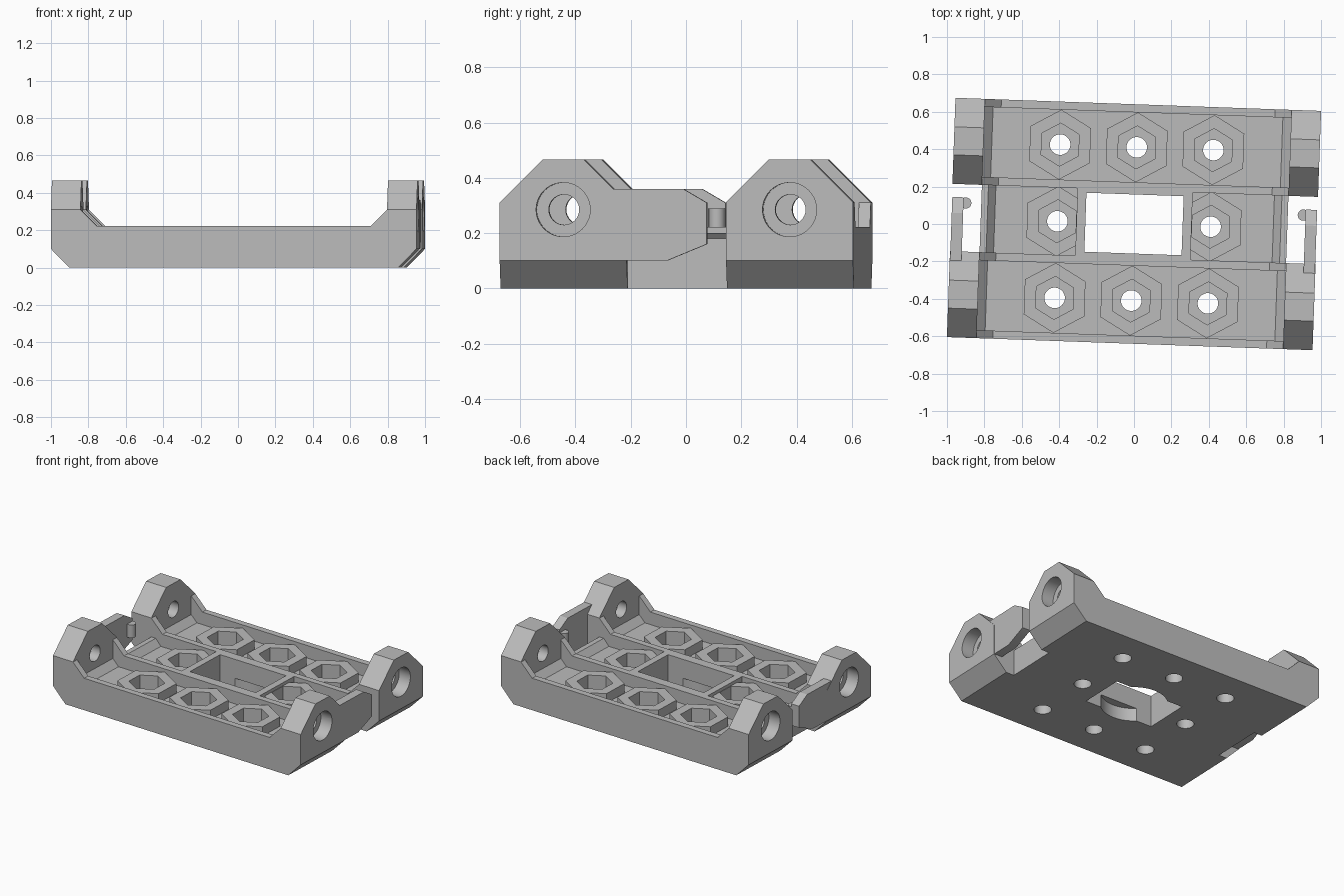
import bpy, bmesh, math
from mathutils import Matrix, Vector

cube = bpy.data.objects.get("Cube")
if cube:
    bpy.data.objects.remove(cube, do_unlink=True)

TILT = math.radians(-2.05)
PITCH = 0.41           # spacing of the nut bosses and ear holes
LENGTH, WIDTH = 0.978, 0.64

grey = bpy.data.materials.new("light_grey")
grey.use_nodes = True
grey.diffuse_color = (0.5, 0.5, 0.5, 1)
grey.node_tree.nodes["Principled BSDF"].inputs["Base Color"].default_value = (0.5, 0.5, 0.5, 1)


def prism(bm, points, axis, low, high):
    """Extrude a 2D outline along an axis: x uses (y, z), y uses (x, z), z uses (x, y)."""
    place = {"x": lambda p, d: (d, p[0], p[1]),
             "y": lambda p, d: (p[0], d, p[1]),
             "z": lambda p, d: (p[0], p[1], d)}[axis]
    face = bm.faces.new([bm.verts.new(place(p, low)) for p in points])
    moved = bmesh.ops.extrude_face_region(bm, geom=[face])["geom"]
    shift = Vector(place((0, 0), high - low))
    bmesh.ops.translate(bm, vec=shift, verts=[v for v in moved if isinstance(v, bmesh.types.BMVert)])


def ring(cx, cy, radius, sides):
    return [(cx + radius * math.sin(math.tau * i / sides),
             cy + radius * math.cos(math.tau * i / sides)) for i in range(sides)]


def rect(x0, x1, y0, y1):
    return [(x0, y0), (x1, y0), (x1, y1), (x0, y1)]


def mirrored(half):
    return half + [(-x, z) for x, z in reversed(half)]


def build(name, prisms):
    bm = bmesh.new()
    for p in prisms:
        prism(bm, *p)
    bmesh.ops.recalc_face_normals(bm, faces=bm.faces)
    mesh = bpy.data.meshes.new(name)
    bm.to_mesh(mesh)
    bm.free()
    obj = bpy.data.objects.new(name, mesh)
    bpy.context.collection.objects.link(obj)
    mesh.materials.append(grey)
    return obj


def activate(obj):
    bpy.ops.object.select_all(action="DESELECT")
    obj.select_set(True)
    bpy.context.view_layer.objects.active = obj


def combine(target, operation, prisms):
    tool = build("cutter", prisms)
    tool.hide_render = True
    mod = target.modifiers.new("combine", "BOOLEAN")
    mod.operation, mod.solver, mod.object = operation, "EXACT", tool
    activate(target)
    bpy.ops.object.modifier_apply(modifier=mod.name)
    bpy.data.objects.remove(tool, do_unlink=True)


def finish(obj):
    obj.data.transform(Matrix.Rotation(TILT, 4, "Z"))
    activate(obj)
    bpy.ops.object.shade_smooth_by_angle(angle=math.radians(30))


# Tray with raised ends
section = mirrored([(0.88, 0), (LENGTH, 0.1), (LENGTH, 0.466), (0.82, 0.466), (0.82, 0.31), (0.732, 0.222)])
tray = build("tray", [(section, "y", -WIDTH, WIDTH)])

# Ears: bevelled tops, and a gap between each pair
ear_gap = [(-0.335, 0.466), (-0.18, 0.311), (0.18, 0.311), (0.335, 0.466), (0.335, 0.6), (-0.335, 0.6)]
corners = [[(s * 0.485, 0.466), (s * 0.66, 0.291), (s * 0.66, 0.6), (s * 0.485, 0.6)] for s in (-1, 1)]
combine(tray, "DIFFERENCE", [(p, "x", -1.2, 1.2) for p in [ear_gap] + corners])
combine(tray, "DIFFERENCE", [(rect(s * 0.82, s * 1.2, -0.18, 0.18), "z", -0.1, 0.7) for s in (-1, 1)])

# Three long pockets separated by ribs
pocket = mirrored([(0.775, 0.135), (0.82, 0.18), (0.82, 0.6)])
middle = mirrored([(0.745, 0.135), (0.785, 0.18), (0.85, 0.18), (0.85, 0.6)])
combine(tray, "DIFFERENCE", [(pocket, "y", 0.223, 0.597), (pocket, "y", -0.597, -0.223),
                             (middle, "y", -0.18, 0.18)])

# Hexagonal nut bosses and the rim of the central window
spots = [(i * PITCH, j * PITCH) for i in (-1, 0, 1) for j in (-1, 0, 1) if (i, j) != (0, 0)]
combine(tray, "UNION", [(ring(x, y, 0.187, 6), "z", 0.1, 0.2) for x, y in spots])
combine(tray, "UNION", [(rect(-0.308, 0.308, -0.2, 0.2), "z", 0.1, 0.222)])

# Nut sockets, screw holes, window and round recess below it
combine(tray, "DIFFERENCE", [(ring(x, y, 0.115, 6), "z", 0.07, 0.4) for x, y in spots])
combine(tray, "DIFFERENCE", [(ring(x, y, 0.055, 32), "z", -0.1, 0.3) for x, y in spots]
        + [(rect(-0.26, 0.26, -0.158, 0.158), "z", -0.1, 0.4)])
combine(tray, "DIFFERENCE", [(ring(0, 0, 0.213, 64), "z", -0.1, 0.09)])

# Pivot holes with counterbores in the ears
pivots = [(s, y) for s in (-1, 1) for y in (-PITCH, PITCH)]
combine(tray, "DIFFERENCE", [(ring(y, 0.285, 0.055, 32), "x", s * 0.7, s * 1.1) for s, y in pivots])
combine(tray, "DIFFERENCE", [(ring(y, 0.285, 0.098, 40), "x", s * 0.89, s * 1.1) for s, y in pivots])
finish(tray)

# Latch arms reaching back from the front ears, each with a round catch
arm_side = [(-0.25, 0.1), (-0.035, 0.1), (0.11, 0.16), (0.11, 0.31), (0.025, 0.36), (-0.25, 0.36)]
for side, s in (("left", 1), ("right", -1)):
    finish(build(side + "_latch_arm", [(arm_side, "x", s * 0.915, s * 0.976)]))
    finish(build(side + "_latch_catch", [(ring(s * 0.903, 0.08, 0.03, 24), "z", 0.2, 0.29)]))
